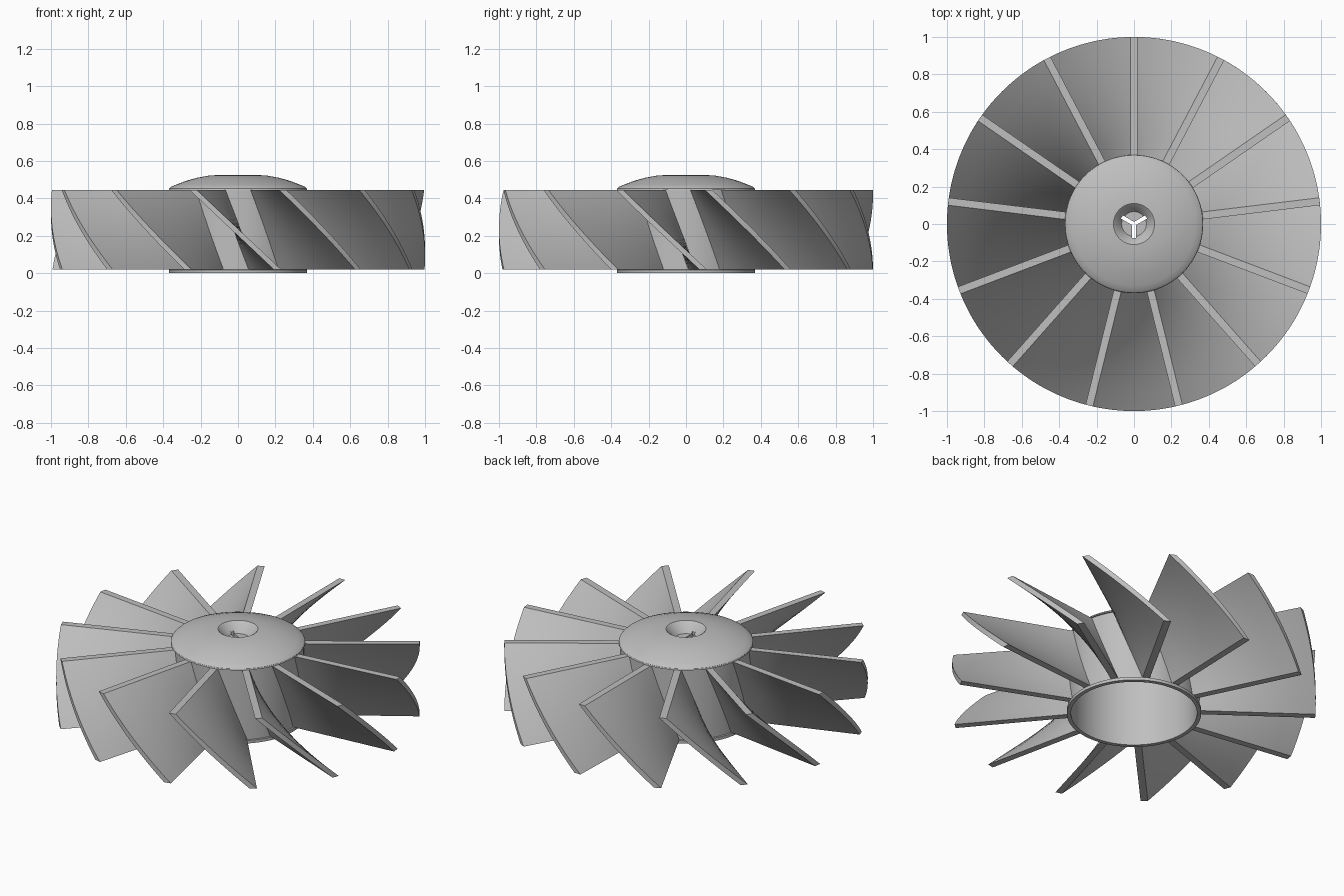
import bpy, bmesh, math
from mathutils import Matrix, Vector

if "Cube" in bpy.data.objects:
    bpy.data.objects.remove(bpy.data.objects["Cube"], do_unlink=True)

BLADES = 13
TWIST = math.radians(26)
Z_LOW, Z_HIGH = 0.02, 0.445

grey = bpy.data.materials.new("plain grey")
grey.use_nodes = True
colour = (0.52, 0.52, 0.52, 1)
grey.diffuse_color = colour
grey.node_tree.nodes["Principled BSDF"].inputs["Base Color"].default_value = colour


def make_object(name, bm):
    bmesh.ops.recalc_face_normals(bm, faces=bm.faces)
    mesh = bpy.data.meshes.new(name)
    bm.to_mesh(mesh)
    bm.free()
    mesh.materials.append(grey)
    obj = bpy.data.objects.new(name, mesh)
    bpy.context.collection.objects.link(obj)
    return obj


def activate(obj):
    bpy.ops.object.select_all(action='DESELECT')
    obj.select_set(True)
    bpy.context.view_layer.objects.active = obj


def smooth(obj):
    activate(obj)
    bpy.ops.object.shade_smooth_by_angle(angle=math.radians(30))


def lathe(name, profile, steps=96):
    bm = bmesh.new()
    verts = [bm.verts.new((r, 0, z)) for r, z in profile]
    edges = [bm.edges.new(pair) for pair in zip(verts, verts[1:])]
    bmesh.ops.spin(bm, geom=verts + edges, cent=(0, 0, 0), axis=(0, 0, 1),
                   angle=math.tau, steps=steps)
    bmesh.ops.remove_doubles(bm, verts=bm.verts, dist=1e-5)
    return make_object(name, bm)


# Hollow hub: countersunk socket, domed cap, wall, foot flange, inside
hub = lathe("hub", [
    (0, 0.465), (0.066, 0.465), (0.105, 0.522), (0.11, 0.525),
    (0.16, 0.521), (0.22, 0.51), (0.28, 0.493), (0.33, 0.474),
    (0.358, 0.462), (0.368, 0.453), (0.37, 0.445), (0.362, 0.445),
    (0.362, 0.02), (0.37, 0.018), (0.37, 0), (0.347, 0),
    (0.347, 0.42), (0, 0.42)])

# Three-armed slot cut through the socket floor
bm = bmesh.new()
half = 0.01
outline = []
for k in range(3):
    turn = Matrix.Rotation(math.radians(30 + 120 * k), 3, 'Z')
    for point in ((0.075, -half), (0.075, half), (half / math.sqrt(3), half)):
        outline.append(bm.verts.new(turn @ Vector((*point, 0.38))))
base = bm.faces.new(outline)
top = bmesh.ops.extrude_face_region(bm, geom=[base])["geom"]
bmesh.ops.translate(bm, vec=(0, 0, 0.13),
                    verts=[v for v in top if isinstance(v, bmesh.types.BMVert)])
cutter = make_object("slot_cutter", bm)
cutter.hide_render = True
cut = hub.modifiers.new("slot", 'BOOLEAN')
cut.operation = 'DIFFERENCE'
cut.solver = 'EXACT'
cut.object = cutter
activate(hub)
bpy.ops.object.modifier_apply(modifier=cut.name)
bpy.data.objects.remove(cutter, do_unlink=True)
smooth(hub)


# Helical blades of even thickness, ending on a common outer circle
def blade(name, angle, rows=20, columns=6, half=0.02):
    bm = bmesh.new()
    rings = []
    for i in range(rows + 1):
        t = i / rows
        turn = Matrix.Rotation(angle + TWIST * (1 - t), 3, 'Z')
        z = Z_LOW + t * (Z_HIGH - Z_LOW)
        radii = [0.355 + (1 - 0.355) * j / columns for j in range(columns + 1)]
        loop = [(r, -half) for r in radii] + [(r, half) for r in reversed(radii)]
        rings.append([bm.verts.new(turn @ Vector((math.sqrt(r * r - y * y), y, z)))
                      for r, y in loop])
    for low, high in zip(rings, rings[1:]):
        for j in range(len(low)):
            k = (j + 1) % len(low)
            bm.faces.new((low[j], low[k], high[k], high[j]))
    bm.faces.new(rings[0])
    bm.faces.new(rings[-1])
    smooth(make_object(name, bm))


for n in range(BLADES):
    blade(f"blade_{n + 1}", math.pi / 2 + n * math.tau / BLADES)
